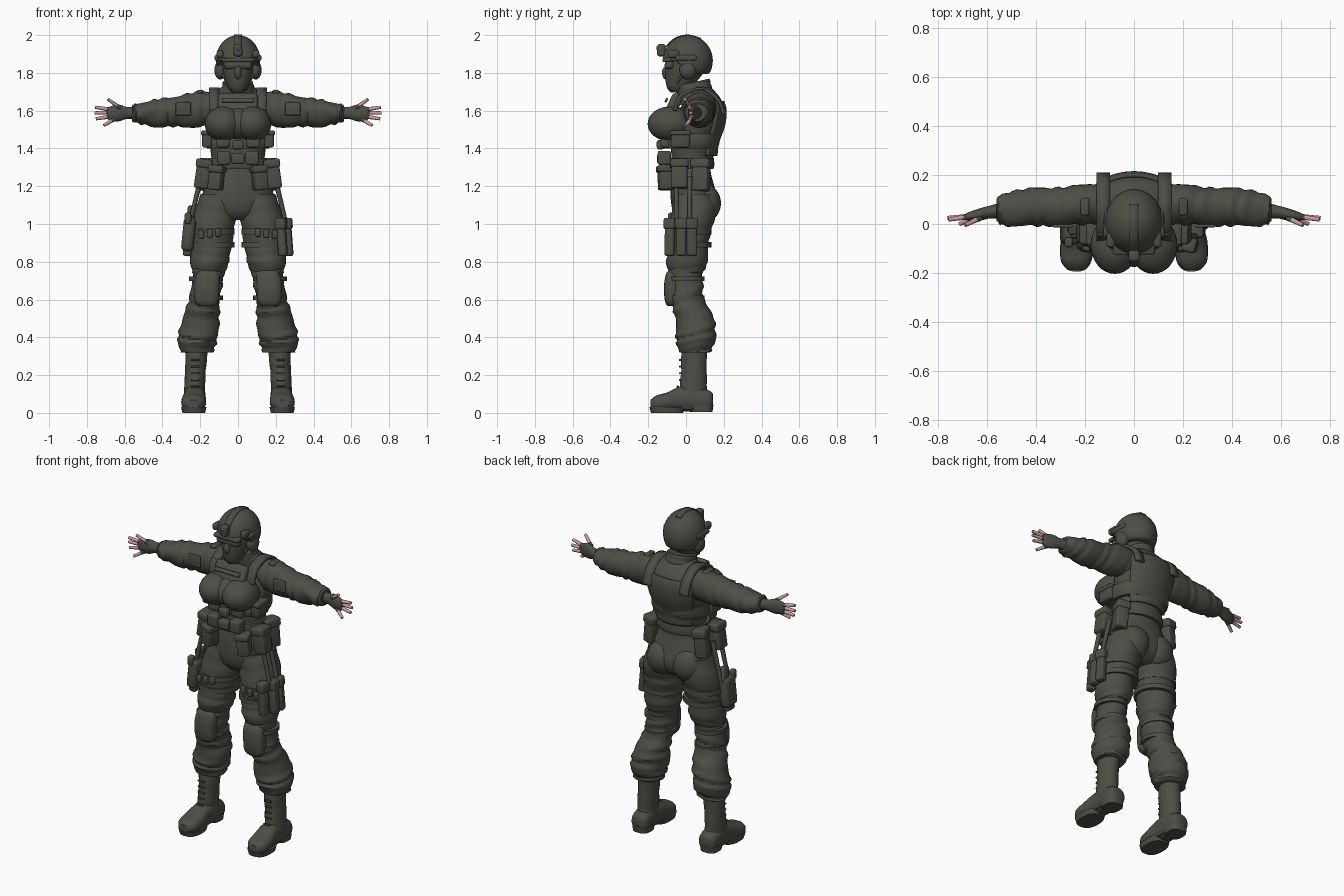
import bpy, bmesh, math
from mathutils import Vector, Matrix, Euler

if "Cube" in bpy.data.objects:
    bpy.data.objects.remove(bpy.data.objects["Cube"])


def material(name, rgb):
    m = bpy.data.materials.new(name)
    m.use_nodes = True
    m.diffuse_color = (*rgb, 1)
    m.node_tree.nodes["Principled BSDF"].inputs["Base Color"].default_value = (*rgb, 1)
    return m


CLOTH = material("dark olive cloth", (0.075, 0.076, 0.06))
SKIN = material("skin", (0.62, 0.33, 0.34))
SIDES = (("left", 1), ("right", -1))


def finish(name, bm, mat=CLOTH, angle=45, thick=0):
    bmesh.ops.recalc_face_normals(bm, faces=bm.faces)
    me = bpy.data.meshes.new(name)
    bm.to_mesh(me)
    bm.free()
    me.materials.append(mat)
    ob = bpy.data.objects.new(name, me)
    bpy.context.collection.objects.link(ob)
    bpy.ops.object.select_all(action="DESELECT")
    ob.select_set(True)
    bpy.context.view_layer.objects.active = ob
    bpy.ops.object.shade_smooth_by_angle(angle=math.radians(angle))
    if thick:
        mod = ob.modifiers.new("thickness", "SOLIDIFY")
        mod.thickness, mod.offset = thick, 0
    return ob


def spline(pts, steps):
    """Catmull-Rom interpolation of equal-length tuples."""
    v = [Vector(p) for p in pts]
    out = []
    for i in range(len(v) - 1):
        a, b, c, d = v[max(i - 1, 0)], v[i], v[i + 1], v[min(i + 2, len(v) - 1)]
        for k in range(steps):
            t = k / steps
            out.append(b + (c - a) * t / 2 + (a * 2 - b * 5 + c * 4 - d) * t * t / 2
                       + (b * 3 - a - c * 3 + d) * t ** 3 / 2)
    return out + [v[-1]]


def loft(name, rings, axis="z", s=1, n=28, steps=4, power=2, fold=0, freq=1.1,
         tilt=0, arc=None, thick=0):
    """Rings are (x, y, z, radius, radius); the section lies across the axis."""
    bm, rows = bmesh.new(), []
    a0, a1 = arc or (0, math.tau)
    for i, (x, y, z, ru, rv) in enumerate(spline(rings, steps)):
        row = []
        for k in range(n + 1 if arc else n):
            a = a0 + (a1 - a0) * k / n
            c, d = math.cos(a), math.sin(a)
            w = fold * math.sin(freq * i + 1.8 * math.sin(a + 0.5 * i) + 2 * d)
            u = math.copysign(abs(c) ** (2 / power), c) * (ru + w)
            v = math.copysign(abs(d) ** (2 / power), d) * (rv + w)
            off = {"z": (u, v, tilt * v), "x": (0, u, v), "y": (u, 0, v)}[axis]
            row.append(bm.verts.new((s * (x + off[0]), y + off[1], z + off[2])))
        rows.append(row)
    for r, q in zip(rows, rows[1:]):
        for k in range(n):
            j = (k + 1) % len(r)
            bm.faces.new((r[k], r[j], q[j], q[k]))
    if not arc:
        bm.faces.new(rows[0])
        bm.faces.new(rows[-1])
    return finish(name, bm, thick=thick)


def ball(name, loc, radii, rim=None):
    bm = bmesh.new()
    bmesh.ops.create_uvsphere(bm, u_segments=32, v_segments=20, radius=1)
    for v in bm.verts:
        v.co = Vector(loc) + Vector(a * b for a, b in zip(v.co, radii))
        if rim:
            v.co.z = max(v.co.z, rim(v.co.y))
    return finish(name, bm)


def block(name, loc, size, rot=(0, 0, 0), bevel=0.012):
    bm = bmesh.new()
    bmesh.ops.create_cube(bm, size=1)
    bmesh.ops.scale(bm, vec=size, verts=bm.verts)
    bmesh.ops.bevel(bm, geom=bm.edges[:], offset=min(bevel, min(size) * 0.4),
                    segments=3, profile=0.5, affect="EDGES")
    bm.transform(Matrix.Translation(loc) @ Euler(rot).to_matrix().to_4x4())
    return finish(name, bm, angle=60)


def pouch(name, loc, size, rot=(0, 0, 0)):
    """Rounded bag with an overlapping lid and a closing tab."""
    block(name, loc, size, rot)
    turn = Euler(rot).to_matrix()
    lid = Vector(loc) + turn @ Vector((0, 0, size[2] * 0.36))
    block(name + "_lid", lid, (size[0] + 0.012, size[1] + 0.012, size[2] * 0.3), rot)


def rod(name, p, q, r, mat):
    p, q = Vector(p), Vector(q)
    bm = bmesh.new()
    bmesh.ops.create_cone(bm, cap_ends=True, segments=10, radius1=r, radius2=r * 0.8,
                          depth=(q - p).length)
    turn = (q - p).to_track_quat("Z", "Y").to_matrix().to_4x4()
    bm.transform(Matrix.Translation((p + q) / 2) @ turn)
    return finish(name, bm, mat)


def strip(name, x, width, path, thick=0.014):
    """Flat webbing following a (y, z) path."""
    bm = bmesh.new()
    rows = [[bm.verts.new((x + e * width / 2, y, z)) for e in (-1, 1)]
            for y, z in spline(path, 5)]
    for r, q in zip(rows, rows[1:]):
        bm.faces.new((*r, *reversed(q)))
    return finish(name, bm, thick=thick)


# Torso, pelvis and vest
loft("pelvis", [(0, .04, 1.02, .09, .07), (0, .045, 1.06, .16, .11), (0, .045, 1.12, .19, .125),
                (0, .035, 1.2, .178, .115), (0, .03, 1.28, .15, .1), (0, .03, 1.36, .135, .1)])
loft("torso", [(0, .03, 1.3, .135, .105), (0, .04, 1.42, .15, .118), (0, .065, 1.52, .172, .128),
               (0, .085, 1.6, .185, .117), (0, .085, 1.66, .165, .1), (0, .07, 1.7, .12, .085),
               (0, .05, 1.73, .08, .075)])
loft("back_panel", [(0, .04, 1.36, .146, .12), (0, .045, 1.43, .158, .123),
                    (0, .068, 1.52, .178, .132), (0, .088, 1.6, .185, .12),
                    (0, .088, 1.65, .165, .108)],
     arc=(math.radians(35), math.radians(145)), thick=.014)
loft("vest_waist", [(0, .025, 1.4, .165, .14), (0, .03, 1.43, .175, .147),
                    (0, .04, 1.48, .172, .14)], power=2.4)
ball("bust_center", (0, -.06, 1.53), (.1, .115, .09))
block("chest_panel", (0, -.068, 1.635), (.21, .05, .12), (-.45, 0, 0), .02)
block("chest_webbing", (0, -.104, 1.655), (.17, .012, .025), (-.45, 0, 0))
for side, s in SIDES:
    ball(side + "_bust", (s * .078, -.085, 1.53), (.098, .118, .092))
    ball(side + "_buttock", (s * .085, .1, 1.11), (.092, .085, .1))
    strip(side + "_shoulder_strap", s * .125, .055,
          [(-.06, 1.6), (-.035, 1.67), (.04, 1.71), (.11, 1.705), (.175, 1.65), (.2, 1.58)], .018)
    block(side + "_strap_buckle", (s * .135, -.04, 1.65), (.035, .03, .06), (-.3, 0, 0))
    pouch(side + "_side_pouch", (s * .165, -.03, 1.45), (.05, .1, .09))

# Belt and front gear
loft("belt", [(0, .02, 1.29, .158, .125), (0, .02, 1.31, .162, .13), (0, .02, 1.35, .155, .128)])
block("belt_buckle", (0, -.128, 1.345), (.07, .05, .055))
block("front_clasp", (0, -.135, 1.42), (.06, .04, .05))
for side, s in SIDES:
    block(side + "_belly_pouch", (s * .075, -.115, 1.35), (.07, .07, .075))
    block(side + "_upper_pouch", (s * .08, -.105, 1.43), (.07, .06, .05))
    pouch(side + "_front_pouch", (s * .115, -.105, 1.245), (.07, .08, .13), (0, -s * .1, s * .3))
    pouch(side + "_hip_pouch", (s * .187, -.035, 1.265), (.075, .085, .155), (0, -s * .14, 0))
    pouch(side + "_rear_pouch", (s * .165, .08, 1.26), (.07, .09, .17), (0, -s * .1, -s * .3))

# Neck, head and helmet
loft("collar", [(0, .06, 1.65, .115, .1), (0, .05, 1.68, .1, .092), (0, .042, 1.72, .086, .09),
                (0, .035, 1.75, .08, .09)], tilt=.22, fold=.002)
loft("masked_head", [(0, -.045, 1.695, .03, .035), (0, -.04, 1.72, .052, .06),
                     (0, -.02, 1.77, .07, .09), (0, -.002, 1.83, .083, .108),
                     (0, 0, 1.9, .085, .1)])
ball("mask_nose", (0, -.105, 1.8), (.02, .022, .035))


def helmet_rim(y):
    t = min(max((-y + .02) / .08, 0), 1)
    return 1.795 + .07 * t * t * (3 - 2 * t)


ball("helmet", (0, .01, 1.865), (.118, .132, .135), helmet_rim)
block("helmet_brim", (0, -.09, 1.87), (.17, .07, .022), (.1, 0, 0))
block("goggles", (0, -.088, 1.842), (.15, .05, .045), bevel=.018)
block("helmet_mount", (0, -.13, 1.92), (.045, .045, .065))
block("mount_arm", (0, -.142, 1.93), (.03, .03, .03))
strip("helmet_ridge", 0, .04, [(-.115, 1.93), (-.06, 1.982), (.01, 2), (.08, 1.982)], .006)
for side, s in SIDES:
    ball(side + "_ear_cup", (s * .093, .01, 1.815), (.032, .045, .05))
    block(side + "_helmet_rail", (s * .11, .0, 1.88), (.025, .11, .03), (0, 0, s * .05))
    block(side + "_helmet_lamp", (s * .095, -.065, 1.9), (.035, .06, .04))
    rod(side + "_chin_strap", (s * .085, -.01, 1.8), (s * .035, -.075, 1.71), .008, CLOTH)

# Arms, gloves and bare fingertips
FINGERS = {"thumb": ((.625, .025, 1.615), (.688, -.005, 1.66)),
           "index": ((.67, .03, 1.605), (.755, .018, 1.618)),
           "middle": ((.675, .03, 1.59), (.76, .025, 1.588)),
           "ring": ((.67, .03, 1.57), (.752, .022, 1.557)),
           "little": ((.655, .025, 1.555), (.71, .0, 1.522))}
for side, s in SIDES:
    loft(side + "_sleeve", [(.12, .085, 1.615, .08, .08), (.19, .08, 1.61, .082, .095),
                            (.29, .072, 1.6, .077, .085), (.37, .07, 1.592, .079, .078),
                            (.45, .067, 1.587, .074, .07), (.53, .06, 1.586, .066, .054),
                            (.56, .055, 1.587, .045, .04)],
         "x", s, steps=6, fold=.005, freq=1)
    loft(side + "_glove", [(.54, .055, 1.588, .032, .034), (.59, .048, 1.588, .026, .032),
                           (.63, .038, 1.588, .025, .044), (.675, .03, 1.585, .017, .038),
                           (.69, .028, 1.585, .01, .03)], "x", s)
    block(side + "_arm_patch", (s * .29, -.008, 1.61), (.08, .012, .07))
    block(side + "_shoulder_tab", (s * .2, .07, 1.7), (.035, .07, .02), (0, s * .1, 0))
    for finger, (p, q) in FINGERS.items():
        p, q = (Vector((s * v[0], v[1], v[2])) for v in (p, q))
        mid = p.lerp(q, .35)
        rod(f"{side}_{finger}_sleeve", p, mid, .0125, CLOTH)
        rod(f"{side}_{finger}", mid - (q - p) * .05, q, .0105, SKIN)

# Legs, knee pads and boots
for side, s in SIDES:
    loft(side + "_thigh", [(.1, .045, 1.16, .095, .11), (.122, .04, 1.06, .112, .118),
                           (.135, .02, .95, .112, .11), (.145, .01, .86, .105, .106),
                           (.15, .004, .79, .101, .108), (.157, 0, .74, .083, .09)],
         s=s, steps=5, fold=.003)
    loft(side + "_shin", [(.155, 0, .78, .085, .09), (.163, -.004, .7, .083, .094),
                          (.175, .005, .6, .082, .09), (.195, .042, .52, .097, .104),
                          (.208, .05, .43, .105, .106), (.215, .05, .37, .102, .1),
                          (.22, .045, .32, .085, .085)],
         s=s, steps=6, fold=.006, freq=.9)
    loft(side + "_knee_pad", [(.166, -.072, .565, .04, .025), (.166, -.075, .59, .062, .036),
                              (.166, -.075, .66, .067, .042), (.16, -.072, .73, .062, .036),
                              (.16, -.07, .755, .04, .02)], s=s, power=2.8)
    for k, z in enumerate((.71, .61)):
        loft(f"{side}_knee_strap_{k}", [(.17, 0, z - .012, .09, .098), (.17, 0, z + .012, .09, .098)],
             s=s, steps=1)
    loft(side + "_boot_shaft", [(.22, .045, .36, .06, .07), (.224, .042, .25, .056, .068),
                                (.228, .04, .15, .054, .07), (.23, .04, .07, .058, .08)],
         s=s, fold=.002)
    loft(side + "_boot_foot", [(.228, .143, .065, .03, .035), (.229, .125, .065, .052, .052),
                               (.23, .05, .075, .058, .07), (.23, -.03, .075, .058, .065),
                               (.234, -.1, .06, .066, .048), (.236, -.155, .053, .06, .04),
                               (.236, -.188, .045, .032, .024)], "y", s, power=2.4)
    loft(side + "_toe_sole", [(.234, -.1, 0, .06, .085), (.234, -.1, .03, .067, .094)],
         s=s, steps=1, power=2.5)
    loft(side + "_heel_sole", [(.23, .085, .005, .052, .055), (.23, .08, .045, .056, .066)],
         s=s, steps=1, power=2.8)
    loft(side + "_arch_sole", [(.23, .0, .02, .045, .09), (.23, .0, .045, .05, .09)], s=s, steps=1)
    for k in range(5):
        z = .14 + k * .035
        block(f"{side}_lace_{k}", (s * .227, -.032 - .012 * (k == 0), z), (.045, .012, .01))

# Thigh rigs
for side, s in SIDES:
    for k, z in enumerate((.96, .89)):
        loft(f"{side}_thigh_strap_{k}", [(.137, .018, z - .015, .119, .117),
                                         (.137, .018, z + .015, .119, .117)], s=s, steps=1)
    for k in range(3):
        block(f"{side}_thigh_loop_{k}", (s * (.105 + .045 * k), -.1, .955 - .005 * k),
              (.03, .02, .045), (0, 0, s * .25 * (k - 1)))
    for k, y in enumerate((-.05, .02)):
        rod(f"{side}_hanger_{k}", (s * .195, y, 1.25), (s * .255, y, 1), .014, CLOTH)
for k, y in enumerate((-.085, -.025, .03)):
    pouch(f"left_magazine_pouch_{k}", (.262 - .03 * (k == 0), y, .93), (.045, .052, .2),
          (0, -.08, -.25 * (1 - k)))
block("holster", (-.262, -.03, .945), (.065, .11, .18), (0, .1, 0), .025)
block("holster_tip", (-.268, -.03, .86), (.045, .07, .06), (0, .1, 0))
block("pistol_grip", (-.25, -.01, 1.05), (.04, .055, .09), (.25, .1, 0))
block("holster_clip", (-.265, -.075, 1.03), (.035, .04, .06))
